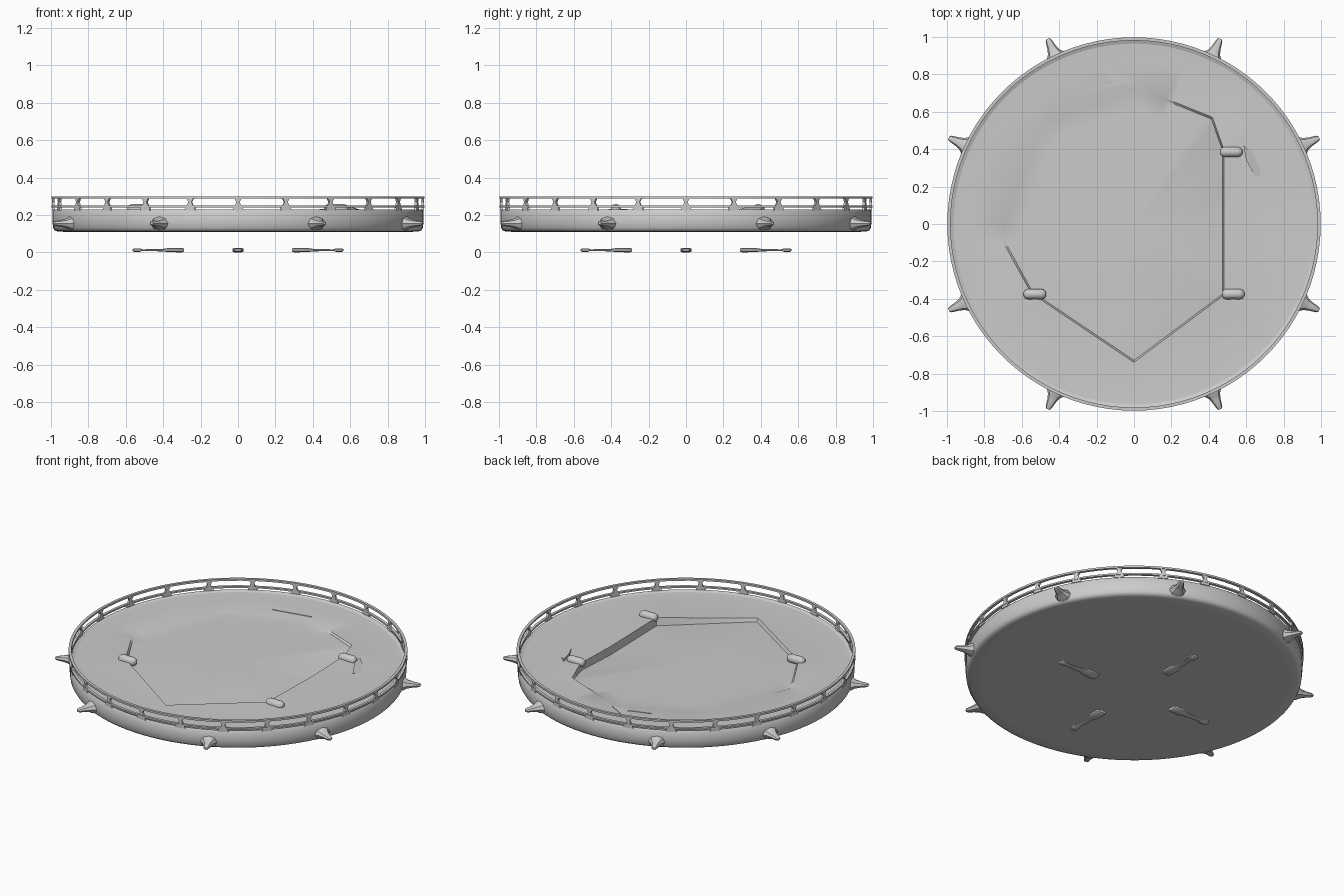
import bpy, bmesh, math
from mathutils import Matrix, Vector

if "Cube" in bpy.data.objects:
    bpy.data.objects.remove(bpy.data.objects["Cube"])

grey = bpy.data.materials.new("light grey")
grey.diffuse_color = (0.6, 0.6, 0.6, 1)
grey.use_nodes = True
grey.node_tree.nodes["Principled BSDF"].inputs["Base Color"].default_value = grey.diffuse_color


def finish(name, bm, angle=35):
    bmesh.ops.recalc_face_normals(bm, faces=bm.faces)
    mesh = bpy.data.meshes.new(name)
    bm.to_mesh(mesh)
    bm.free()
    ob = bpy.data.objects.new(name, mesh)
    bpy.context.collection.objects.link(ob)
    mesh.materials.append(grey)
    bpy.ops.object.select_all(action='DESELECT')
    ob.select_set(True)
    bpy.context.view_layer.objects.active = ob
    bpy.ops.object.shade_smooth_by_angle(angle=math.radians(angle))
    return ob


def bridge(bm, loops, closed=False, caps=False):
    """Skin a list of equally long vertex loops."""
    pairs = list(zip(loops, loops[1:]))
    if closed:
        pairs.append((loops[-1], loops[0]))
    for a, b in pairs:
        n = len(a)
        for i in range(n):
            bm.faces.new((a[i], a[(i + 1) % n], b[(i + 1) % n], b[i]))
    if caps:
        bm.faces.new(loops[0])
        bm.faces.new(loops[-1])


def circle(bm, r, z, n=96):
    return [bm.verts.new((r * math.cos(2 * math.pi * i / n),
                          r * math.sin(2 * math.pi * i / n), z)) for i in range(n)]


# drum: flat underside, rounded lower edge, outer wall and lip
bm = bmesh.new()
rings = [circle(bm, r, z) for r, z in
         [(0.9, 0.11), (0.962, 0.111), (0.98, 0.117), (0.988, 0.13), (0.992, 0.16),
          (0.992, 0.222), (0.985, 0.23), (0.962, 0.221)]]
bridge(bm, rings)
bm.faces.new(rings[0])
finish("drum", bm, 45)

# deck: walkway, ridge that is steep at front and right, and a gently domed floor;
# corner entries are x, y, ridge height, drop to the floor edge
corners = [Vector(p) for p in [
    (0, -0.74, 0.22, 0.02), (0.48, -0.38, 0.232, 0.05), (0.48, 0.1, 0.224, 0.05),
    (0.48, 0.4, 0.232, 0.045), (0.42, 0.57, 0.222, 0.012), (0, 0.74, 0.218, 0.002),
    (-0.5, 0.54, 0.218, 0.002), (-0.72, -0.06, 0.218, 0.004), (-0.55, -0.37, 0.232, 0.02)]]
ridge = [a.lerp(b, k / 10) for a, b in zip(corners, corners[1:] + corners[:1])
         for k in range(10)]
bm = bmesh.new()
loops = []
for r, z in [(0.967, 0.222), (0.87, 0.218)]:
    loops.append([bm.verts.new((*(p.xy.normalized() * r), z)) for p in ridge])
loops.append([bm.verts.new((*p.xy, p.z)) for p in ridge])
for s in (0.985, 0.85, 0.7, 0.5, 0.3, 0.1):
    loops.append([bm.verts.new((*(p.xy * s), 0.212 + (p.z - p.w - 0.212) * s * s))
                  for p in ridge])
bridge(bm, loops)
bm.faces.new(loops[-1])
finish("deck", bm, 30)

# guard rails: two thin hoops
for name, lo, hi in [("lower_rail", 0.241, 0.251), ("upper_rail", 0.288, 0.3)]:
    bm = bmesh.new()
    bridge(bm, [circle(bm, r, z) for r, z in
                [(0.981, lo), (0.998, lo), (0.998, hi), (0.981, hi)]], closed=True)
    finish(name, bm)

# rail posts: broad foot, narrow waist, flared top
bm = bmesh.new()
for k in range(24):
    turn = Matrix.Rotation(k * math.pi / 12, 4, 'Z')
    loops = []
    for w, z in [(0.03, 0.224), (0.026, 0.24), (0.015, 0.256),
                 (0.009, 0.27), (0.02, 0.29)]:
        loops.append([bm.verts.new(turn @ Vector((0.988 + dx, dy * w, z)))
                      for dx, dy in [(-0.007, -1), (0.007, -1), (0.007, 1), (-0.007, 1)]])
    bridge(bm, loops, caps=True)
finish("rail_posts", bm)

# spikes around the wall: broad base, blunt tip
bm = bmesh.new()
for q in range(4):
    for a in (25, 65):
        turn = Matrix.Rotation(math.radians(90 * q + a), 4, 'Z')
        loops = []
        for x, r in [(0.96, 0.054), (0.997, 0.048), (1.015, 0.034),
                     (1.045, 0.024), (1.083, 0.016), (1.092, 0.009)]:
            loops.append([bm.verts.new(turn @ Vector(
                (x, r * math.cos(t * math.pi / 4),
                 0.155 + 0.75 * r * math.sin(t * math.pi / 4)))) for t in range(8)])
        bridge(bm, loops, caps=True)
finish("wall_spikes", bm)

# paddles below: broad inner blade, thin shaft, small outer knob
bm = bmesh.new()
for q in range(4):
    turn = Matrix.Rotation(q * math.pi / 2, 4, 'Z')
    loops = []
    for x, w, h in [(0.29, 0.024, 0.008), (0.3, 0.03, 0.012), (0.37, 0.03, 0.011),
                    (0.4, 0.02, 0.007), (0.51, 0.015, 0.004), (0.525, 0.023, 0.009),
                    (0.555, 0.023, 0.009), (0.563, 0.015, 0.006)]:
        loops.append([bm.verts.new(turn @ Vector((x, w * a, 0.0125 + h * b)))
                      for a, b in [(-1, -0.5), (-0.7, -1), (0.7, -1), (1, -0.5),
                                   (1, 0.5), (0.7, 1), (-0.7, 1), (-1, 0.5)]])
    bridge(bm, loops, caps=True)
finish("paddles", bm)

# rounded lumps on the ridge, lying along x
bm = bmesh.new()
for x, y in [(-0.53, -0.375), (0.53, -0.375), (0.52, 0.385)]:
    loops = []
    for dx, r in [(-0.06, 0.01), (-0.052, 0.022), (-0.035, 0.028), (0, 0.027),
                  (0.035, 0.028), (0.052, 0.022), (0.06, 0.01)]:
        loops.append([bm.verts.new((x + dx, y + r * math.cos(t * math.pi / 6),
                                    0.231 + r * math.sin(t * math.pi / 6)))
                      for t in range(12)])
    bridge(bm, loops, caps=True)
finish("ridge_lumps", bm, 60)

# small wedge-shaped flap beside the rear lump
bm = bmesh.new()
foot = [(0.585, 0.42), (0.64, 0.37), (0.685, 0.27), (0.65, 0.25), (0.6, 0.34)]
lower = [bm.verts.new((x, y, 0.205)) for x, y in foot]
upper = [bm.verts.new((x, y, z)) for (x, y), z in
         zip(foot, (0.24, 0.222, 0.219, 0.225, 0.245))]
bridge(bm, [lower, upper], caps=True)
finish("deck_flap", bm)

# thin arrow-shaped plate on the rear walkway
bm = bmesh.new()
arrow = [(-0.25, 0.71), (0, 0.76), (-0.18, 0.86), (-0.11, 0.755)]
bridge(bm, [[bm.verts.new((x, y, z)) for x, y in arrow] for z in (0.216, 0.221)], caps=True)
finish("arrow_plate", bm)
